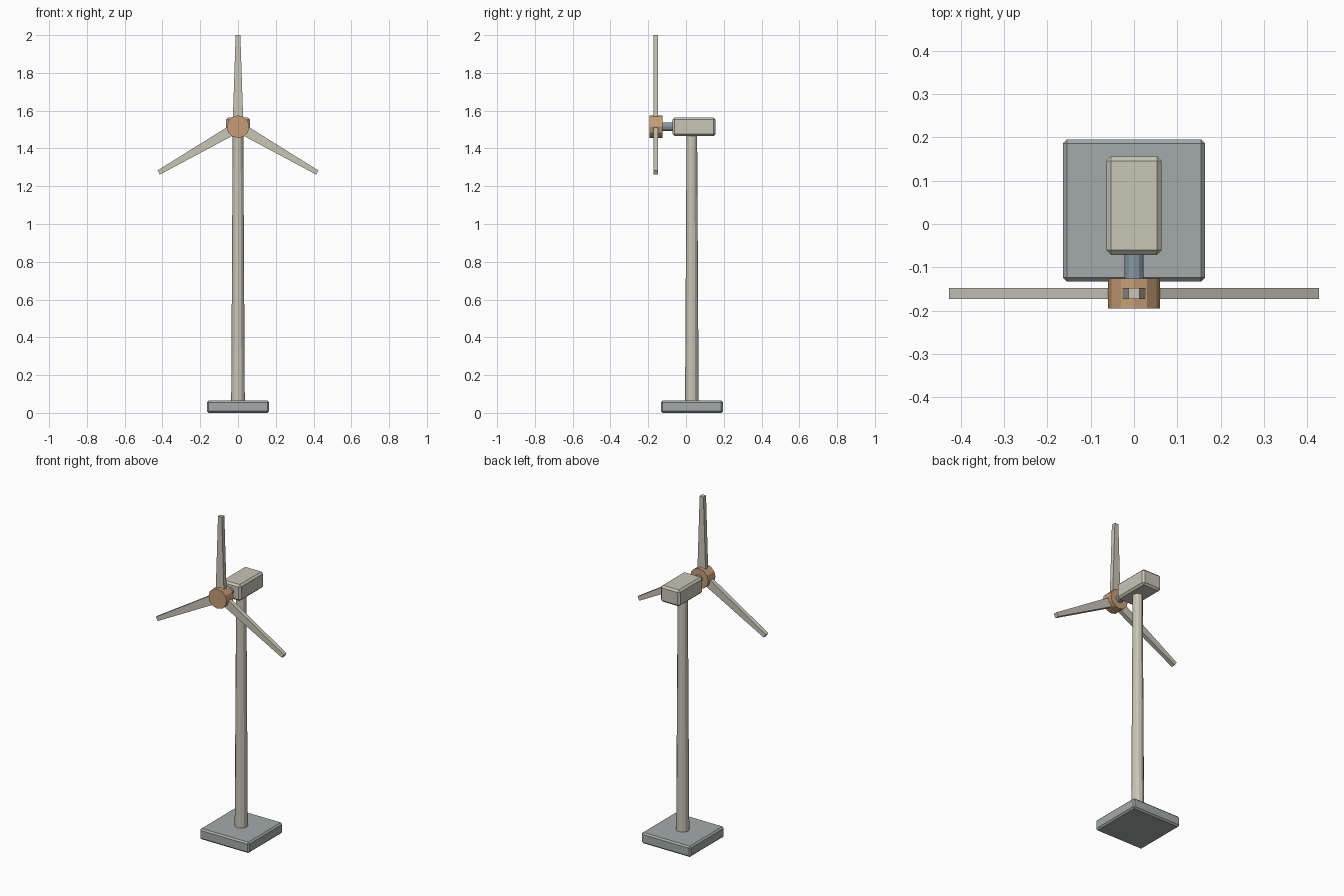
import bpy, bmesh, math
from mathutils import Matrix

if "Cube" in bpy.data.objects:
    bpy.data.objects.remove(bpy.data.objects["Cube"])

AXIS_Y = 0.031      # tower axis
HUB_Z = 1.515       # rotor height
ROTOR_Y = -0.16     # rotor plane


def material(name, rgb):
    m = bpy.data.materials.new(name)
    m.diffuse_color = (*rgb, 1)
    m.use_nodes = True
    m.node_tree.nodes["Principled BSDF"].inputs["Base Color"].default_value = m.diffuse_color
    return m


shell = material("warm_white", (0.58, 0.56, 0.47))
stone = material("concrete", (0.37, 0.41, 0.40))
steel = material("steel", (0.25, 0.31, 0.37))
copper = material("copper", (0.56, 0.34, 0.18))


def finish(bm, name, mat):
    bmesh.ops.recalc_face_normals(bm, faces=bm.faces)
    me = bpy.data.meshes.new(name)
    bm.to_mesh(me)
    bm.free()
    me.materials.append(mat)
    ob = bpy.data.objects.new(name, me)
    bpy.context.collection.objects.link(ob)
    return ob


def box(name, lo, hi, bevel, mat):
    bm = bmesh.new()
    bmesh.ops.create_cube(bm, size=1)
    for v in bm.verts:
        v.co = [l + (c + 0.5) * (h - l) for c, l, h in zip(v.co, lo, hi)]
    ob = finish(bm, name, mat)
    mod = ob.modifiers.new("edge_bevel", 'BEVEL')
    mod.width = bevel
    mod.segments = 1
    return ob


def cylinder(name, r1, r2, length, center, mat, along_y=False, sides=12):
    bm = bmesh.new()
    rot = Matrix.Rotation(math.radians(90), 4, 'X') if along_y else Matrix()
    bmesh.ops.create_cone(bm, cap_ends=True, segments=sides, radius1=r1, radius2=r2,
                          depth=length, matrix=Matrix.Translation(center) @ rot)
    return finish(bm, name, mat)


def blade(name, angle):
    # tapered bar from inside the hub out to the tip
    bm = bmesh.new()
    bmesh.ops.create_cube(bm, size=2)
    for v in bm.verts:
        tip = v.co.z > 0
        v.co = (v.co.x * (0.0125 if tip else 0.027), v.co.y * 0.0125, 0.485 if tip else 0.045)
    bm.transform(Matrix.Translation((0, ROTOR_Y, HUB_Z)) @ Matrix.Rotation(angle, 4, 'Y'))
    return finish(bm, name, shell)


# foundation, tower and nacelle
box("foundation", (-0.164, AXIS_Y - 0.164, 0), (0.164, AXIS_Y + 0.164, 0.065), 0.009, stone)
cylinder("tower", 0.036, 0.028, 1.42, (0, AXIS_Y, 0.77), shell)
box("nacelle", (-0.064, -0.071, 1.465), (0.064, 0.156, 1.563), 0.011, shell)

# rotor
cylinder("rotor_shaft", 0.022, 0.022, 0.08, (0, -0.098, HUB_Z), steel, along_y=True)
cylinder("hub", 0.06, 0.06, 0.069, (0, ROTOR_Y, HUB_Z), copper, along_y=True)
for i in range(3):
    blade(f"blade_{i + 1}", math.radians(120 * i))
